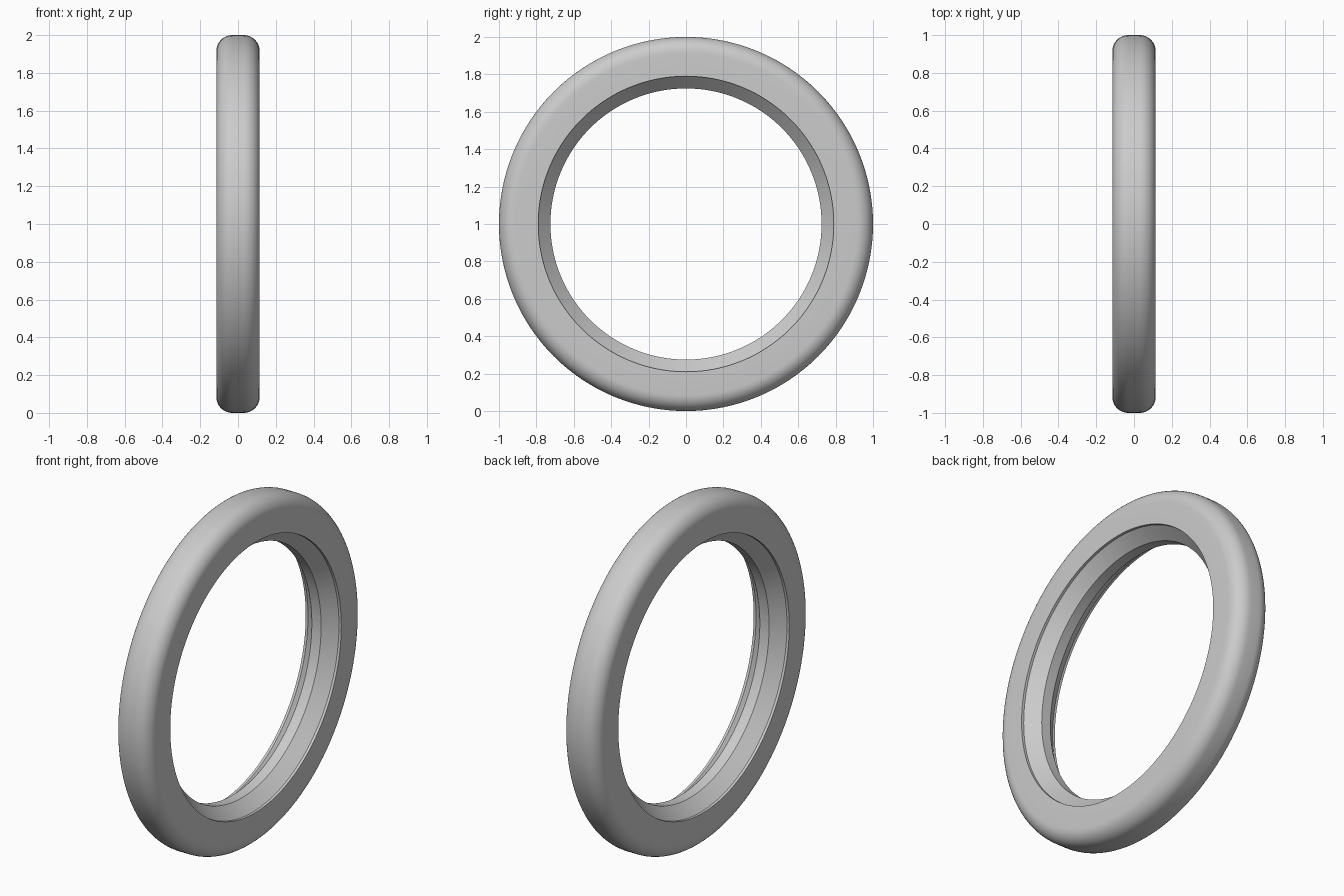
import bpy
import bmesh
import math
from mathutils import Matrix, Vector

cube = bpy.data.objects.get("Cube")
if cube:
    bpy.data.objects.remove(cube, do_unlink=True)

HALF_WIDTH = 0.115
OUTER = 1.0
CORNER = 0.085
STEPS = 128


def flat_material(name, colour):
    mat = bpy.data.materials.new(name)
    mat.use_nodes = True
    mat.diffuse_color = colour
    bsdf = next(n for n in mat.node_tree.nodes if n.type == "BSDF_PRINCIPLED")
    bsdf.inputs["Base Color"].default_value = colour
    return mat


def ring_profile():
    """Closed cross-section as (x, radius), mirrored about x = 0."""
    # Inner land, sloped shoulder, short lip, then the side wall
    half = [(0.03, 0.725), (0.1, 0.79), (HALF_WIDTH, 0.79)]
    # Rounded outer corner
    for i in range(11):
        a = math.radians(90) * i / 10
        half.append((HALF_WIDTH - CORNER + CORNER * math.cos(a),
                     OUTER - CORNER + CORNER * math.sin(a)))
    return half + [(-x, r) for x, r in reversed(half)]


def revolve(name, profile, mat):
    """Sweep a closed profile around the x axis."""
    bm = bmesh.new()
    loops = []
    for s in range(STEPS):
        turn = Matrix.Rotation(math.tau * s / STEPS, 3, "X")
        loops.append([bm.verts.new(turn @ Vector((x, 0, r))) for x, r in profile])
    count = len(profile)
    for s in range(STEPS):
        a, b = loops[s], loops[(s + 1) % STEPS]
        for i in range(count):
            j = (i + 1) % count
            bm.faces.new((a[i], a[j], b[j], b[i]))
    bmesh.ops.recalc_face_normals(bm, faces=bm.faces)
    mesh = bpy.data.meshes.new(name)
    bm.to_mesh(mesh)
    bm.free()
    mesh.materials.append(mat)
    obj = bpy.data.objects.new(name, mesh)
    bpy.context.collection.objects.link(obj)
    return obj


# Ring standing upright on the ground
ring = revolve("ring", ring_profile(), flat_material("light grey", (0.6, 0.6, 0.6, 1)))
ring.location.z = OUTER

# Smooth curves, crisp inner edges
bpy.ops.object.select_all(action="DESELECT")
ring.select_set(True)
bpy.context.view_layer.objects.active = ring
bpy.ops.object.shade_smooth_by_angle(angle=math.radians(25))
